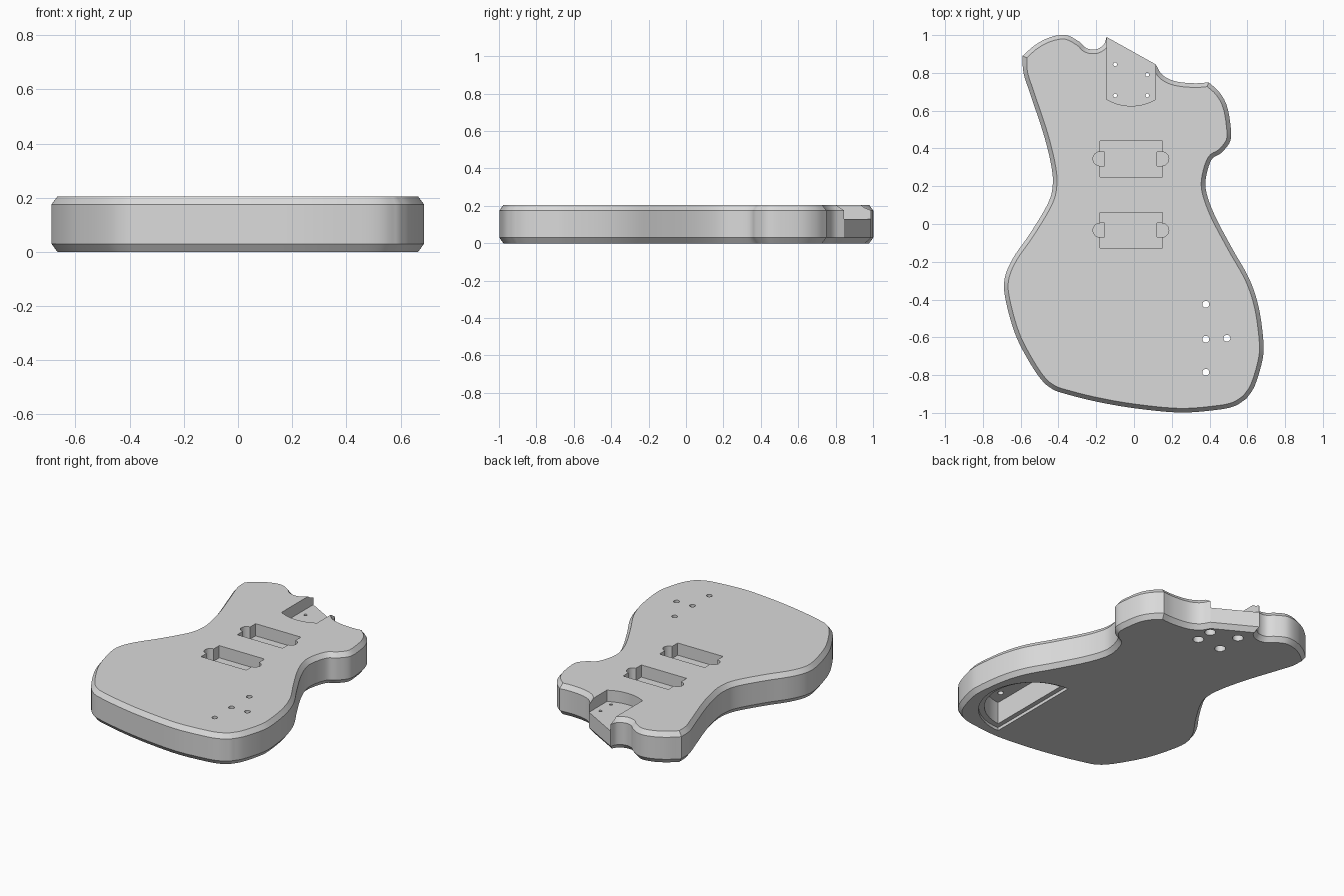
import bpy
import bmesh
import math
from mathutils import Vector

cube = bpy.data.objects.get("Cube")
if cube:
    bpy.data.objects.remove(cube, do_unlink=True)

THICK = 0.205
BEVEL_IN, BEVEL_UP = 0.022, 0.03

grey = bpy.data.materials.new("plain_grey")
grey.use_nodes = True
grey.diffuse_color = (0.7, 0.7, 0.7, 1)
grey.node_tree.nodes["Principled BSDF"].inputs["Base Color"].default_value = (0.7, 0.7, 0.7, 1)


def arc(cx, cy, r, start, end, steps=24):
    """Points along a circular arc, angles in degrees."""
    angles = [math.radians(start + (end - start) * i / steps) for i in range(steps + 1)]
    return [(cx + r * math.cos(a), cy + r * math.sin(a)) for a in angles]


def spline(points, steps=5):
    """Smooth curve through the points, without the last one."""
    pts = [Vector(p) for p in points]
    pts = [2 * pts[0] - pts[1]] + pts + [2 * pts[-1] - pts[-2]]
    out = []
    for a, b, c, d in zip(pts, pts[1:], pts[2:], pts[3:]):
        for i in range(steps):
            t = i / steps
            out.append(0.5 * (2 * b + (c - a) * t + (2 * a - 5 * b + 4 * c - d) * t * t
                              + (3 * b - a - 3 * c + d) * t ** 3))
    return out


def inset(ring, amount):
    """Move a counter-clockwise ring inwards with mitred corners."""
    out = []
    for i, p in enumerate(ring):
        before = (p - ring[i - 1]).normalized()
        after = (ring[(i + 1) % len(ring)] - p).normalized()
        n1, n2 = Vector((-before.y, before.x)), Vector((-after.y, after.x))
        out.append(p + (n1 + n2) * amount / max(1 + n1.dot(n2), 0.3))
    # Collapse edges that turned around at tight corners
    for i in range(len(out) - 1):
        if (out[i + 1] - out[i]).dot(ring[i + 1] - ring[i]) < 0:
            out[i + 1] = out[i].copy()
    return out


def loft(name, layers):
    """Closed solid through stacked (ring, height) layers."""
    bm = bmesh.new()
    rings = [[bm.verts.new((p[0], p[1], z)) for p in ring] for ring, z in layers]
    count = len(rings[0])
    for low, high in zip(rings, rings[1:]):
        for i in range(count):
            j = (i + 1) % count
            bm.faces.new((low[i], low[j], high[j], high[i]))
    bm.faces.new(rings[0][::-1])
    bm.faces.new(rings[-1])
    bmesh.ops.remove_doubles(bm, verts=bm.verts, dist=0.0003)
    bmesh.ops.recalc_face_normals(bm, faces=bm.faces)
    mesh = bpy.data.meshes.new(name)
    bm.to_mesh(mesh)
    bm.free()
    mesh.materials.append(grey)
    obj = bpy.data.objects.new(name, mesh)
    bpy.context.scene.collection.objects.link(obj)
    return obj


cutters = []


def cut(name, ring, low, high):
    obj = loft(name, [(ring, low), (ring, high)])
    obj.hide_render = True
    cutters.append(obj)


def drill(name, x, y, r, low, high):
    cut(name, arc(x, y, r, 0, 360 - 15, 23), low, high)


# Body outline, split at its sharp corners
horn = [(-.145, .99), (-.16, .95), (-.2, .925), (-.25, .93), (-.29, .965), (-.36, 1),
        (-.44, .99), (-.52, .95), (-.59, .89)]
left_edge = [(-.59, .89), (-.585, .8), (-.55, .69), (-.48, .48), (-.44, .32), (-.43, .21),
             (-.455, .11), (-.55, -.05), (-.64, -.18), (-.685, -.29), (-.68, -.4),
             (-.63, -.58), (-.56, -.72), (-.49, -.825), (-.43, -.875), (-.36, -.9),
             (-.2, -.94), (0, -.975), (.24, -.998), (.43, -.985), (.53, -.965), (.595, -.925)]
right_edge = [(.595, -.925), (.64, -.855), (.68, -.72), (.685, -.62), (.66, -.44),
              (.61, -.29), (.52, -.13), (.43, .04), (.385, .16), (.38, .24), (.41, .34),
              (.46, .375), (.51, .44), (.51, .53), (.49, .63), (.45, .7), (.395, .75)]
cutaway = [(.395, .75), (.33, .745), (.25, .75), (.19, .765), (.145, .795), (.115, .845)]
outline = [p for part in (horn, left_edge, right_edge, cutaway) for p in spline(part)]
outline.append(Vector(cutaway[-1]))

# Solid body with bevelled rims
rim = inset(outline, BEVEL_IN)
body = loft("guitar_body", [(rim, 0), (outline, BEVEL_UP),
                            (outline, THICK - BEVEL_UP), (rim, THICK)])

# Neck pocket with curved end
pocket = arc(-.015, .884, .259, -120, -60) + [(.114, 1.2), (-.144, 1.2)]
cut("neck_pocket_cutter", pocket, .13, .4)

# Neck screw holes with wide recesses in the back
for x, y in ((-.1, .845), (.07, .79), (-.1, .68), (.07, .68)):
    drill("screw_hole_cutter", x, y, .01, -.1, .18)
    drill("screw_recess_cutter", x, y, .033, -.1, .04)

# Pickup cavities with deeper rounded ears
for y in (.345, -.033):
    box = [(-.18, y - .095), (.15, y - .095), (.15, y + .095), (-.18, y + .095)]
    cut("pickup_cutter", box, .125, .4)
    cut("left_ear_cutter", arc(-.18, y, .037, 90, 270) + [(-.155, y - .037), (-.155, y + .037)],
        .1, .4)
    cut("right_ear_cutter", arc(.147, y, .037, -90, 90) + [(.122, y + .037), (.122, y - .037)],
        .1, .4)

# Control cavity in the back, with a shallow ledge for its cover
cut("cover_ledge_cutter", arc(.287, -.595, .325, -90, 90, 48), -.1, .02)
cut("control_cavity_cutter", arc(.287, -.595, .29, -84, 84, 48), -.1, .165)

# Control shaft holes
for x, y in ((.38, -.425), (.38, -.61), (.38, -.785), (.492, -.605)):
    drill("control_hole_cutter", x, y, .018, .1, .4)

# Carve everything out, then drop the cutters
for cutter in cutters:
    mod = body.modifiers.new(cutter.name, "BOOLEAN")
    mod.operation = "DIFFERENCE"
    mod.solver = "EXACT"
    mod.object = cutter
bpy.context.view_layer.update()
carved = bpy.data.meshes.new_from_object(body.evaluated_get(bpy.context.evaluated_depsgraph_get()))
body.modifiers.clear()
body.data = carved
for cutter in cutters:
    bpy.data.objects.remove(cutter, do_unlink=True)

bpy.ops.object.select_all(action="DESELECT")
body.select_set(True)
bpy.context.view_layer.objects.active = body
bpy.ops.object.shade_smooth_by_angle(angle=math.radians(25))
